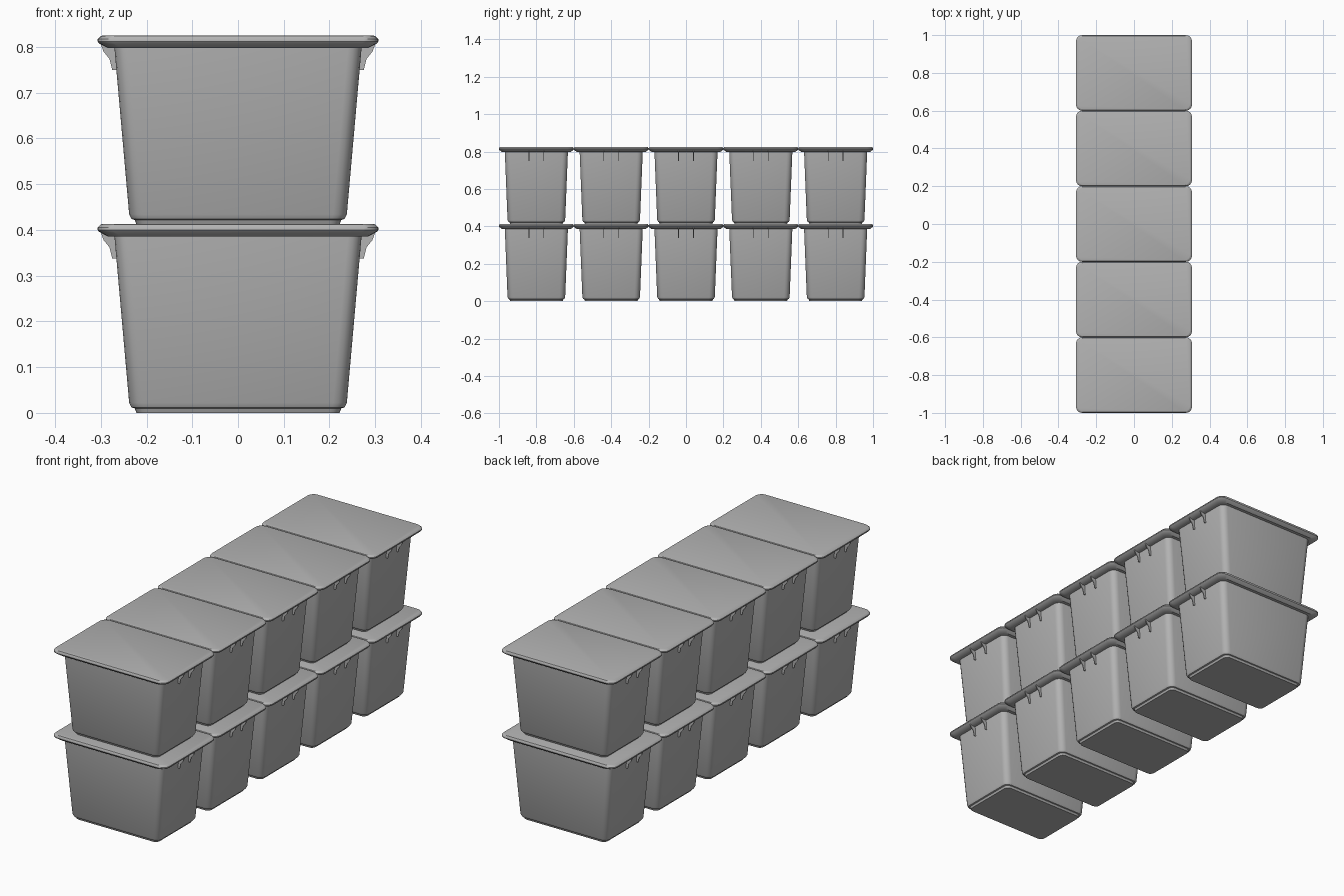
import bpy, bmesh, math

cube = bpy.data.objects.get("Cube")
if cube:
    bpy.data.objects.remove(cube, do_unlink=True)

grey = bpy.data.materials.new("grey plastic")
grey.use_nodes = True
colour = (0.45, 0.45, 0.45, 1)
grey.diffuse_color = colour
grey.node_tree.nodes["Principled BSDF"].inputs["Base Color"].default_value = colour

PITCH, STACK, STEPS = 0.4, 0.412, 4


def rounded_ring(bm, hx, hy, r, z):
    """One rounded-rectangle loop of vertices."""
    ring = []
    for corner, (sx, sy) in enumerate([(1, 1), (-1, 1), (-1, -1), (1, -1)]):
        for i in range(STEPS + 1):
            a = math.pi / 2 * (corner + i / STEPS)
            ring.append(bm.verts.new((sx * (hx - r) + r * math.cos(a),
                                      sy * (hy - r) + r * math.sin(a), z)))
    return ring


def finish(bm, name):
    bmesh.ops.recalc_face_normals(bm, faces=bm.faces)
    mesh = bpy.data.meshes.new(name)
    bm.to_mesh(mesh)
    bm.free()
    mesh.materials.append(grey)
    mesh.shade_smooth()
    mesh.set_sharp_from_angle(angle=math.radians(30))
    return mesh


def loft(name, profile):
    """Capped skin through a stack of rounded rectangles."""
    bm = bmesh.new()
    rings = [rounded_ring(bm, *p) for p in profile]
    n = len(rings[0])
    for a, b in zip(rings, rings[1:]):
        for i in range(n):
            j = (i + 1) % n
            bm.faces.new((a[i], a[j], b[j], b[i]))
    bm.faces.new(rings[0])
    bm.faces.new(rings[-1])
    return finish(bm, name)


# Tapered tub with a stepped foot
tub = loft("tub", [
    (0.222, 0.140, 0.022, 0.0), (0.226, 0.144, 0.024, 0.010),
    (0.233, 0.149, 0.028, 0.012), (0.238, 0.154, 0.030, 0.022),
    (0.271, 0.169, 0.030, 0.395)])

# Lid with an overhanging lip
lid = loft("lid", [
    (0.272, 0.170, 0.030, 0.386), (0.285, 0.184, 0.030, 0.386),
    (0.304, 0.197, 0.032, 0.396), (0.307, 0.2, 0.032, 0.400),
    (0.307, 0.2, 0.032, 0.405), (0.300, 0.196, 0.032, 0.412),
    (0.296, 0.193, 0.030, 0.413)])

# Pairs of small triangular ribs under the lip at both ends
bm = bmesh.new()
outline = [(0.260, 0.392), (0.300, 0.394), (0.294, 0.378),
           (0.281, 0.362), (0.275, 0.338), (0.262, 0.338)]
for side in (-1, 1):
    for y in (-0.04, 0.04):
        face = bm.faces.new([bm.verts.new((side * x, y - 0.002, z)) for x, z in outline])
        new = bmesh.ops.extrude_face_region(bm, geom=[face])["geom"]
        moved = [g for g in new if isinstance(g, bmesh.types.BMVert)]
        bmesh.ops.translate(bm, verts=moved, vec=(0, 0.004, 0))
# extruding leaves the starting faces in place, so the ribs are closed
ribs = finish(bm, "end_ribs")

# Five bins in a row, stacked two high
for level, layer in enumerate(("lower", "upper")):
    for i in range(5):
        for mesh in (tub, lid, ribs):
            ob = bpy.data.objects.new(f"{layer}_{mesh.name}_{i + 1}", mesh)
            ob.location = (0, (i - 2) * PITCH, level * STACK)
            bpy.context.collection.objects.link(ob)
